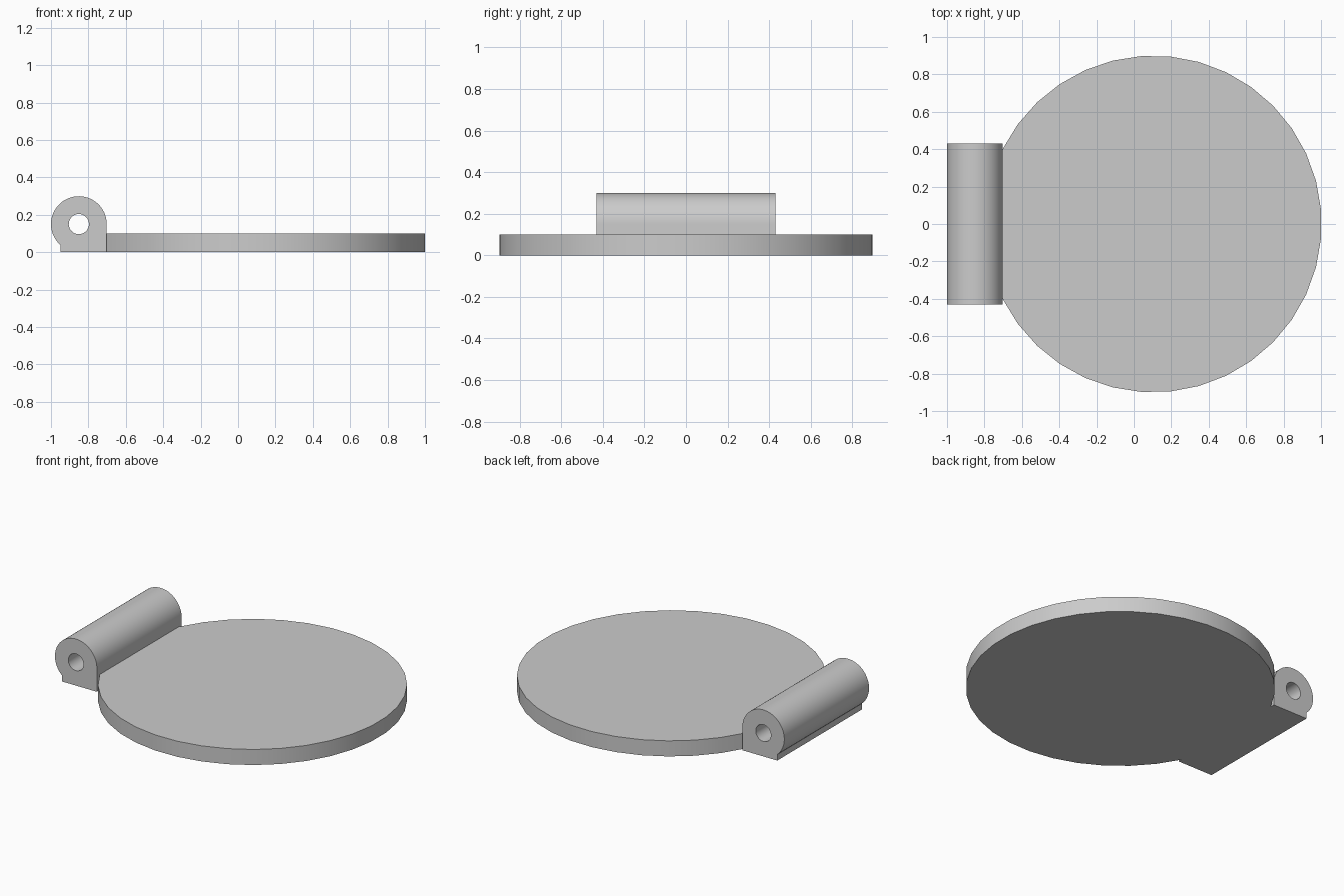
import bpy, bmesh
from math import acos, asin, cos, pi, radians, sin
from mathutils import Vector

cube = bpy.data.objects.get("Cube")
if cube:
    bpy.data.objects.remove(cube, do_unlink=True)

grey = bpy.data.materials.new("plain grey")
grey.use_nodes = True
colour = (0.6, 0.6, 0.6, 1)
grey.diffuse_color = colour
grey.node_tree.nodes["Principled BSDF"].inputs["Base Color"].default_value = colour


def arc(cx, cy, radius, start, end, steps):
    angles = [start + (end - start) * i / steps for i in range(steps + 1)]
    return [(cx + radius * cos(a), cy + radius * sin(a)) for a in angles]


def prism(name, loops, place, depth):
    """Fill closed outlines (the later ones are holes) and extrude them."""
    bm = bmesh.new()
    edges = []
    for loop in loops:
        verts = [bm.verts.new(place(u, v)) for u, v in loop]
        edges += [bm.edges.new((a, b)) for a, b in zip(verts, verts[1:] + verts[:1])]
    bmesh.ops.triangle_fill(bm, edges=edges, use_beauty=True)
    result = bmesh.ops.extrude_face_region(bm, geom=bm.faces[:])
    moved = [g for g in result["geom"] if isinstance(g, bmesh.types.BMVert)]
    bmesh.ops.translate(bm, verts=moved, vec=Vector(depth))
    bmesh.ops.recalc_face_normals(bm, faces=bm.faces[:])
    bmesh.ops.dissolve_limit(bm, angle_limit=radians(0.5),
                             verts=bm.verts[:], edges=bm.edges[:])
    mesh = bpy.data.meshes.new(name)
    bm.to_mesh(mesh)
    bm.free()
    mesh.materials.append(grey)
    mesh.shade_smooth()
    mesh.set_sharp_from_angle(angle=radians(30))
    obj = bpy.data.objects.new(name, mesh)
    bpy.context.collection.objects.link(obj)
    return obj


# Shared dimensions
hinge_x, hinge_z, hinge_r = -0.851, 0.15, 0.149
half_width = 0.43
joint_x = hinge_x + hinge_r
foot_x = -0.95

# Round plate, cut straight where it meets the hinge
plate_r = 0.9
plate_x = 1 - plate_r * cos(radians(4.94))
reach = acos((joint_x - plate_x) / plate_r)
prism("round_plate", [arc(plate_x, 0, plate_r, -reach, reach, 31)],
      lambda u, v: (u, v, 0), (0, 0, 0.1))

# Hinge barrel with a square foot and a pin hole along its length
end = pi + asin(((hinge_r ** 2 - (foot_x - hinge_x) ** 2) ** 0.5) / hinge_r)
outline = arc(hinge_x, hinge_z, hinge_r, 0, end, 36) + [(foot_x, 0), (joint_x, 0)]
pin_hole = arc(hinge_x, hinge_z, 0.054, 0, 2 * pi, 32)[:-1]
prism("hinge_barrel", [outline, pin_hole],
      lambda u, v: (u, -half_width, v), (0, 2 * half_width, 0))
